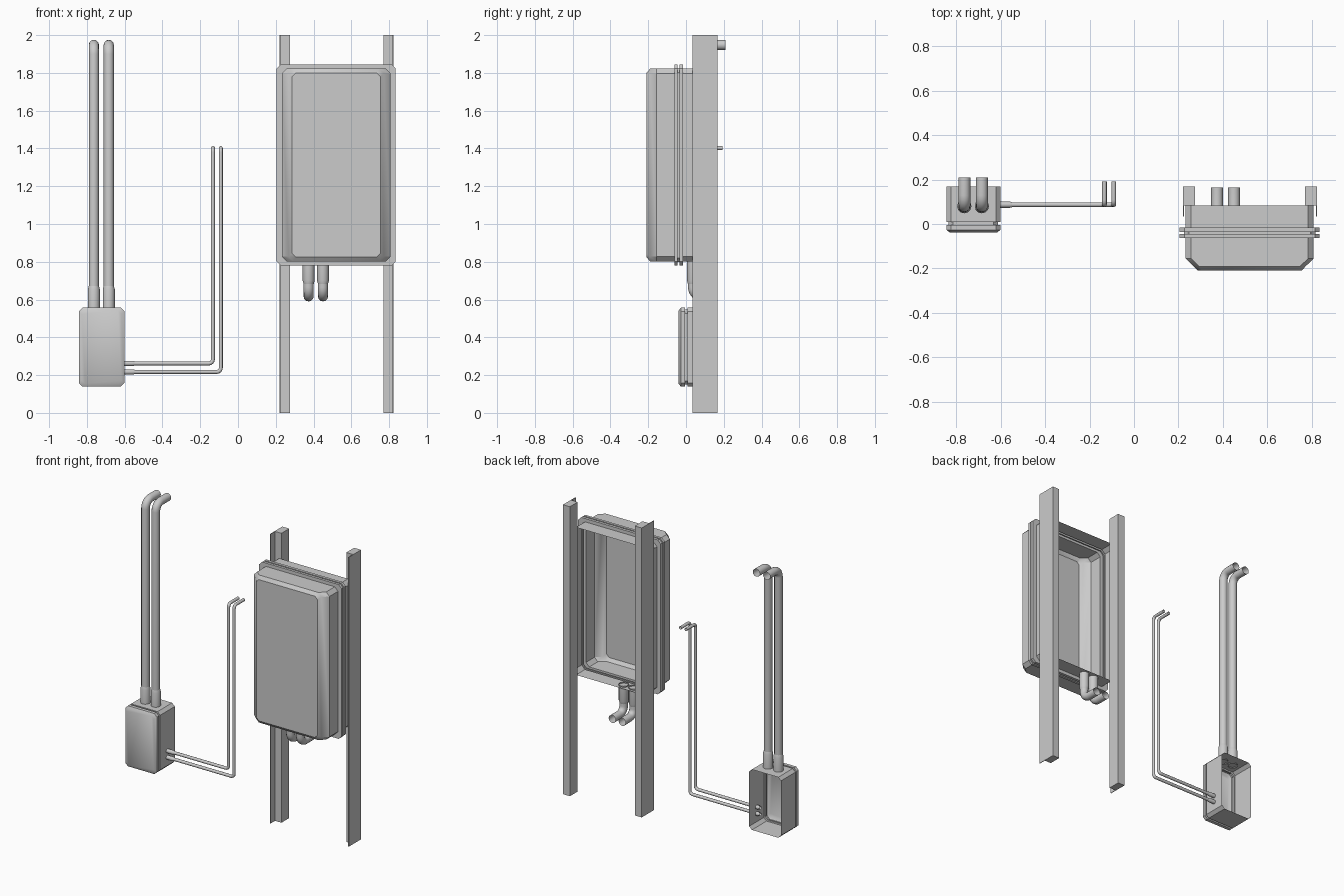
import bpy, bmesh, math
from mathutils import Vector

if "Cube" in bpy.data.objects:
    bpy.data.objects.remove(bpy.data.objects["Cube"])


def finish(ob):
    bpy.ops.object.select_all(action='DESELECT')
    ob.select_set(True)
    bpy.context.view_layer.objects.active = ob
    bpy.ops.object.shade_smooth_by_angle(angle=math.radians(32))
    return ob


def mesh_object(name, bm):
    bmesh.ops.recalc_face_normals(bm, faces=bm.faces)
    me = bpy.data.meshes.new(name)
    bm.to_mesh(me)
    bm.free()
    ob = bpy.data.objects.new(name, me)
    bpy.context.collection.objects.link(ob)
    return ob


def shell(name, cx, cz, sections):
    """Open-backed cover: chamfered rectangles (y, half_x, half_z, chamfer) lofted to a closed front."""
    bm = bmesh.new()
    prev = None
    for y, hx, hz, c in sections:
        pts = [(hx, hz - c), (hx - c, hz), (c - hx, hz), (-hx, hz - c),
               (-hx, c - hz), (c - hx, -hz), (hx - c, -hz), (hx, c - hz)]
        ring = [bm.verts.new((cx + x, y, cz + z)) for x, z in pts]
        if prev:
            for i in range(8):
                j = (i + 1) % 8
                bm.faces.new((prev[i], prev[j], ring[j], ring[i]))
        prev = ring
    bm.faces.new(prev)
    return finish(mesh_object(name, bm))


def fillet(points, radius, steps=6):
    """Round every inner corner of a right-angled path."""
    p = [Vector(q) for q in points]
    out = [p[0]]
    for a, b, c in zip(p, p[1:], p[2:]):
        u, v = (a - b).normalized(), (c - b).normalized()
        for i in range(steps + 1):
            t = math.pi / 2 * i / steps
            out.append(b + radius * (u * (1 - math.sin(t)) + v * (1 - math.cos(t))))
    return out + [p[-1]]


def tube(name, points, r, bend=0.0, radii=None):
    pts = fillet(points, bend) if bend else [Vector(q) for q in points]
    cu = bpy.data.curves.new(name, 'CURVE')
    cu.dimensions = '3D'
    cu.bevel_depth = r
    cu.bevel_resolution = 4
    sp = cu.splines.new('POLY')
    sp.points.add(len(pts) - 1)
    for i, q in enumerate(pts):
        sp.points[i].co = (*q, 1)
        sp.points[i].radius = radii[i] if radii else 1
    ob = bpy.data.objects.new(name, cu)
    bpy.context.collection.objects.link(ob)
    bpy.ops.object.select_all(action='DESELECT')
    ob.select_set(True)
    bpy.context.view_layer.objects.active = ob
    bpy.ops.object.convert(target='MESH')
    return finish(bpy.context.object)


def fitting(name, start, end, r):
    """Short sleeve with a tapered end."""
    a, b = Vector(start), Vector(end)
    return tube(name, [a, a.lerp(b, 0.85), b], r, radii=[1, 1, 0.84])


# Large cabinet with double flange and chamfered front door
BX, BZ = 0.52, 1.312
w, h, fw, fh = 0.288, 0.51, 0.315, 0.533
shell("large_cabinet", BX, BZ, [
    (0.083, w, h, 0.025), (-0.016, w, h, 0.025),
    (-0.016, fw, fh, 0.022), (-0.035, fw, fh, 0.022),
    (-0.035, fw - 0.02, fh - 0.02, 0.022), (-0.044, fw - 0.02, fh - 0.02, 0.022),
    (-0.044, fw, fh, 0.022), (-0.062, fw, fh, 0.022),
    (-0.062, w, h, 0.025), (-0.155, w, h, 0.025),
    (-0.190, w - 0.036, h, 0.025), (-0.209, w - 0.054, h - 0.022, 0.02)])

# Small junction box with grooved lid
shell("small_box", -0.722, 0.348, [
    (0.168, 0.121, 0.209, 0.02), (0.008, 0.121, 0.209, 0.02),
    (0.008, 0.111, 0.199, 0.02), (-0.004, 0.111, 0.199, 0.02),
    (-0.004, 0.121, 0.209, 0.02), (-0.027, 0.121, 0.209, 0.02),
    (-0.039, 0.105, 0.193, 0.018)])

# Upright posts: box section with an outer lip
for side, name in ((-1, "left_post"), (1, "right_post")):
    bm = bmesh.new()
    profile = [(0.301, 0.034), (0.301, 0.168), (0.248, 0.168), (0.248, 0.083),
               (0.297, 0.083), (0.297, 0.034)]
    base = bm.faces.new([bm.verts.new((BX + 0.002 + side * x, y, 0)) for x, y in profile])
    up = bmesh.ops.extrude_face_region(bm, geom=[base])
    bmesh.ops.translate(bm, vec=(0, 0, 2), verts=[v for v in up["geom"] if isinstance(v, bmesh.types.BMVert)])
    mesh_object(name, bm)

# Tall pipes rising from the small box and turning back
for i, x in enumerate((-0.763, -0.684)):
    tube(f"tall_pipe_{i}", [(x, 0.08, 0.56), (x, 0.08, 1.948), (x, 0.209, 1.948)], 0.027, 0.05)
    fitting(f"tall_pipe_fitting_{i}", (x, 0.08, 0.55), (x, 0.08, 0.672), 0.032)

# Short elbows under the large cabinet
for i, x in enumerate((0.374, 0.450)):
    tube(f"short_pipe_{i}", [(x, 0.037, 0.80), (x, 0.037, 0.617), (x, 0.163, 0.617)], 0.027, 0.05)
    fitting(f"short_pipe_fitting_{i}", (x, 0.037, 0.81), (x, 0.037, 0.683), 0.032)

# Thin pipes running sideways, up, then back
for i, (x, z) in enumerate(((-0.133, 0.262), (-0.091, 0.217))):
    tube(f"thin_pipe_{i}", [(-0.63, 0.087, z), (x, 0.087, z), (x, 0.087, 1.402), (x, 0.192, 1.402)], 0.0105, 0.022)
    fitting(f"thin_pipe_fitting_{i}", (-0.62, 0.087, z), (-0.548, 0.087, z), 0.014)
